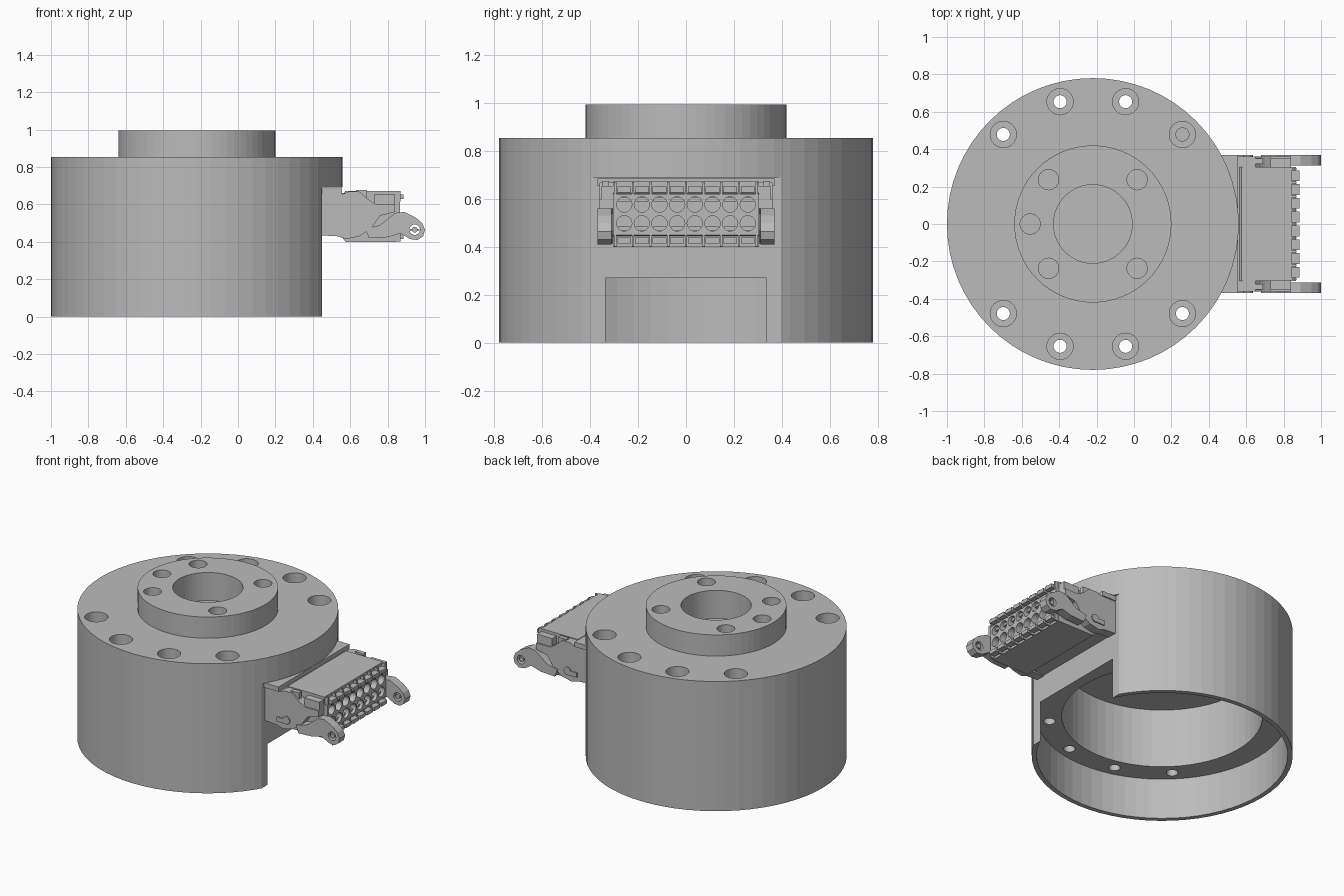
import bpy, bmesh, math
from mathutils import Matrix, Vector

if "Cube" in bpy.data.objects:
    bpy.data.objects.remove(bpy.data.objects["Cube"], do_unlink=True)

grey = bpy.data.materials.new("plain_grey")
grey.use_nodes = True
grey.diffuse_color = (0.5, 0.5, 0.5, 1)
grey.node_tree.nodes["Principled BSDF"].inputs["Base Color"].default_value = (0.5, 0.5, 0.5, 1)

AXIS_X = -0.22          # centre line of the round body
PITCH = 0.0737          # spacing of the wire entries
ENTRIES = [(i - 3.5) * PITCH for i in range(8)]


def finish(name, bm):
    bmesh.ops.recalc_face_normals(bm, faces=bm.faces)
    mesh = bpy.data.meshes.new(name)
    bm.to_mesh(mesh)
    bm.free()
    mesh.materials.append(grey)
    obj = bpy.data.objects.new(name, mesh)
    bpy.context.scene.collection.objects.link(obj)
    return obj


def add_box(bm, x, y, z):
    size = Vector((x[1] - x[0], y[1] - y[0], z[1] - z[0]))
    mid = Vector((sum(x), sum(y), sum(z))) / 2
    bmesh.ops.create_cube(bm, size=1, matrix=Matrix.Translation(mid) @ Matrix.Diagonal(size).to_4x4())


def add_cylinder(bm, centre, radius, depth, axis="Z", sides=32):
    turn = {"Z": Matrix(), "X": Matrix.Rotation(math.pi / 2, 4, "Y"),
            "Y": Matrix.Rotation(math.pi / 2, 4, "X")}[axis]
    bmesh.ops.create_cone(bm, cap_ends=True, segments=sides, radius1=radius, radius2=radius,
                          depth=depth, matrix=Matrix.Translation(centre) @ turn)


def add_prism(bm, outline, y0, y1):
    """Side outline in x and z, pushed along y."""
    face = bm.faces.new([bm.verts.new((x, y0, z)) for x, z in outline])
    new = bmesh.ops.extrude_face_region(bm, geom=[face])["geom"]
    bmesh.ops.translate(bm, vec=(0, y1 - y0, 0), verts=[v for v in new if isinstance(v, bmesh.types.BMVert)])


def cut(obj, bm):
    cutter = finish("cutter", bm)
    cutter.hide_render = True
    mod = obj.modifiers.new("cut", "BOOLEAN")
    mod.operation = "DIFFERENCE"
    mod.solver = "EXACT"
    mod.object = cutter
    bpy.context.view_layer.objects.active = obj
    bpy.ops.object.modifier_apply(modifier=mod.name)
    bpy.data.objects.remove(cutter, do_unlink=True)


# Round body: thin skirt, thick flange, hub and blind centre bore
profile = [(0, .66), (.60, .66), (.60, .27), (.75, .27), (.75, 0), (.78, 0), (.78, .855),
           (.42, .855), (.42, .995), (.21, .995), (.21, .81), (0, .81)]
bm = bmesh.new()
verts = [bm.verts.new((r, 0, z)) for r, z in profile]
edges = [bm.edges.new(pair) for pair in zip(verts, verts[1:])]
bmesh.ops.spin(bm, geom=verts + edges, cent=(0, 0, 0), axis=(0, 0, 1),
               angle=math.tau, steps=64, use_merge=True)
bmesh.ops.remove_doubles(bm, verts=bm.verts, dist=0.0005)
bmesh.ops.translate(bm, vec=(AXIS_X, 0, 0), verts=bm.verts)
body = finish("round_body", bm)

# Flat opening in the side for the connector
bm = bmesh.new()
add_box(bm, (.45, .75), (-.5, .5), (-.1, .69))
cut(body, bm)


def around(radius, degrees, z):
    a = math.radians(degrees)
    return Vector((AXIS_X + radius * math.cos(a), radius * math.sin(a), z))


# Flange bolt holes with counterbores, then blind hub holes
bolts = [side * a for side in (-1, 1) for a in (45, 75, 105, 135)]
bm = bmesh.new()
for a in bolts:
    add_cylinder(bm, around(.677, a, .8), .07, .3)
for a in (45, 135, 180, 225, 315):
    add_cylinder(bm, around(.335, a, .95), .054, .3)
cut(body, bm)
bm = bmesh.new()
for a in bolts:
    add_cylinder(bm, around(.677, a, .45), .035, .6, sides=24)
cut(body, bm)

# Socket fixed in the opening, with a top plate
bm = bmesh.new()
add_box(bm, (.44, .58), (-.315, .315), (.44, .66))
add_box(bm, (.44, .555), (-.37, .37), (.655, .686))
finish("socket_base", bm)

# Cheeks, latches and levers on both sides
cheek = [(.44, .655), (.56, .655), (.59, .668), (.65, .668), (.70, .625), (.74, .60), (.84, .60),
         (.84, .56), (.76, .54), (.71, .47), (.65, .43), (.58, .415), (.53, .43), (.44, .435)]
lever = [(.70, .42), (.68, .47), (.76, .49), (.84, .555), (.89, .56), (.95, .53), (.985, .50),
         (1.0, .465), (.99, .43), (.96, .41), (.92, .415), (.87, .445), (.80, .425)]
for side, label in ((1, "left"), (-1, "right")):
    bm = bmesh.new()
    add_prism(bm, cheek, side * .30, side * .362)
    add_box(bm, (.63, .69), sorted((side * .322, side * .350)), (.62, .676))
    add_box(bm, (.73, .84), sorted((side * .30, side * .352)), (.60, .655))
    finish(label + "_cheek", bm)

    bm = bmesh.new()
    add_prism(bm, lever, side * .312, side * .37)
    arm = finish(label + "_lever", bm)
    bm = bmesh.new()
    add_cylinder(bm, (.945, side * .34, .465), .028, .2, "Y", 20)
    cut(arm, bm)
    bm = bmesh.new()
    add_cylinder(bm, (.945, side * .34, .465), .015, .05, "Y", 16)
    add_box(bm, (.92, .97), sorted((side * .325, side * .35)), (.46, .47))
    finish(label + "_lever_pin", bm)

    # Raised oval stop on the cheek
    bm = bmesh.new()
    add_box(bm, (.54, .62), sorted((side * .35, side * .369)), (.455, .485))
    add_cylinder(bm, (.61, side * .36, .48), .025, .018, "Y", 20)
    finish(label + "_cheek_stop", bm)

# Plug housing with two rows of wire entries
shell = [(.56, .655), (.575, .673), (.845, .673), (.845, .625), (.865, .62),
         (.865, .45), (.845, .445), (.845, .40), (.575, .40), (.56, .42)]
bm = bmesh.new()
add_prism(bm, shell, -.305, .305)
housing = finish("plug_housing", bm)
bm = bmesh.new()
for y in ENTRIES:
    for z in (.498, .577):
        add_cylinder(bm, (.83, y, z), .032, .12, "X", 20)
cut(housing, bm)

# Clamp bars inside the entries
bm = bmesh.new()
for y in ENTRIES:
    for z, step in ((.498, -.021), (.577, .021)):
        add_box(bm, (.76, .845), (y - .026, y + .026), (z + step - .008, z + step + .008))
finish("entry_clamps", bm)

# Release teeth and dividing ribs above and below the entries
bm = bmesh.new()
for y in ENTRIES:
    for z in (.427, .64):
        add_box(bm, (.84, .886), (y - .029, y + .029), (z - .012, z + .012))
for i in range(9):
    y = (i - 4) * PITCH
    for z in ((.402, .452), (.615, .671)):
        add_box(bm, (.84, .868), (y - .005, y + .005), z)
finish("release_teeth", bm)
